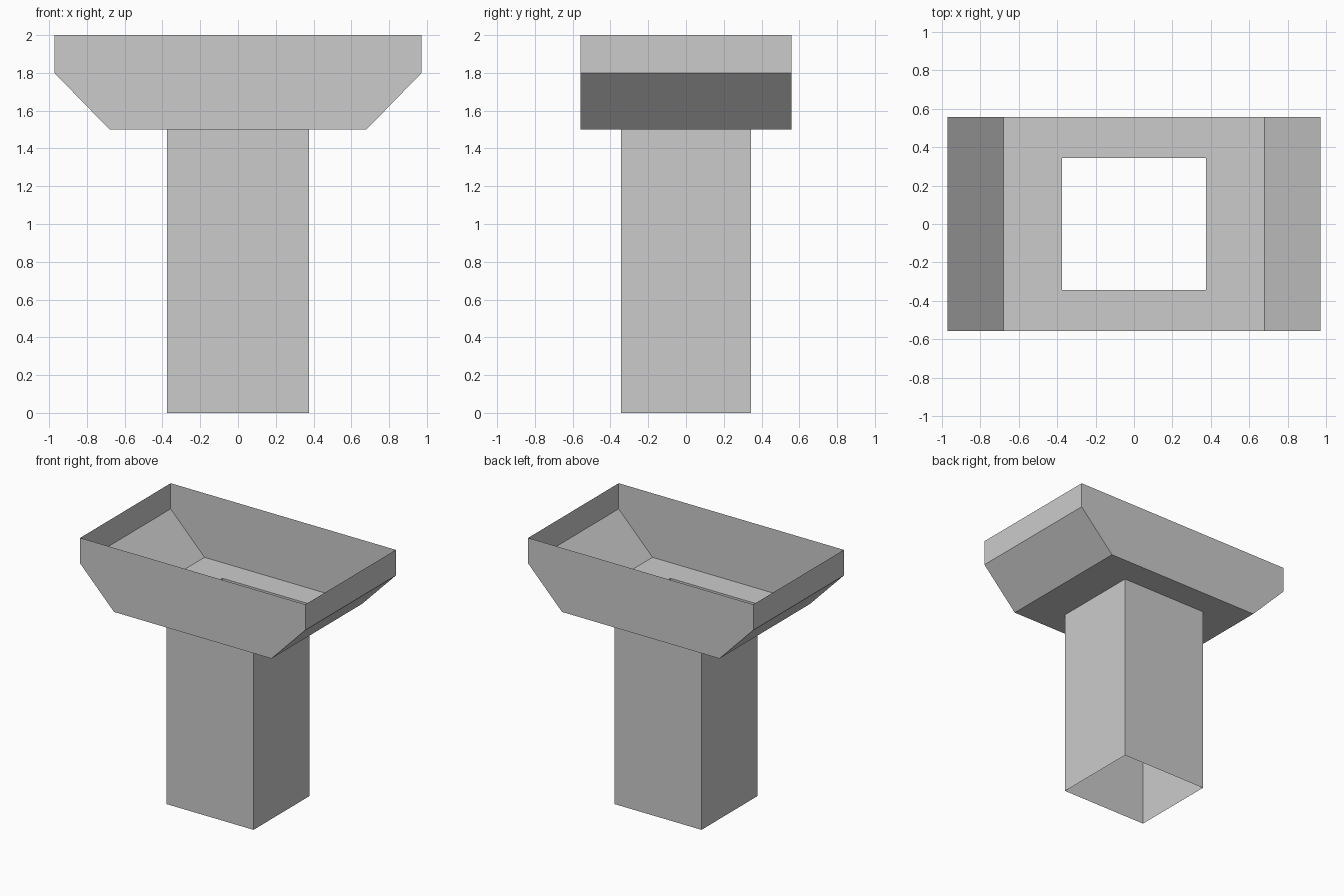
import bpy
import bmesh

# Remove the default object
cube = bpy.data.objects.get("Cube")
if cube:
    bpy.data.objects.remove(cube, do_unlink=True)

GREY = (0.6, 0.6, 0.6, 1.0)
grey = bpy.data.materials.new("plain grey")
grey.use_nodes = True
grey.diffuse_color = GREY
grey.node_tree.nodes["Principled BSDF"].inputs["Base Color"].default_value = GREY

# Main sizes (half widths and heights)
RIM_X, FLOOR_X, BASIN_Y = 0.972, 0.68, 0.558
SHAFT_X, SHAFT_Y = 0.375, 0.344
FLOOR_Z, BEND_Z, TOP_Z = 1.5, 1.8, 2.0


def ring(bm, hx, hy, z):
    """Rectangle of vertices, counter-clockwise from above."""
    return [bm.verts.new((sx * hx, sy * hy, z))
            for sx, sy in ((-1, -1), (1, -1), (1, 1), (-1, 1))]


def bridge(bm, lower, upper, sides=range(4)):
    """Join two rings with outward facing quads."""
    for i in sides:
        j = (i + 1) % 4
        bm.faces.new((lower[i], lower[j], upper[j], upper[i]))


def finish(bm, name):
    mesh = bpy.data.meshes.new(name)
    bm.to_mesh(mesh)
    bm.free()
    mesh.materials.append(grey)
    obj = bpy.data.objects.new(name, mesh)
    bpy.context.collection.objects.link(obj)
    return obj


# Open square shaft
bm = bmesh.new()
bridge(bm, ring(bm, SHAFT_X, SHAFT_Y, 0), ring(bm, SHAFT_X, SHAFT_Y, FLOOR_Z))
finish(bm, "shaft")

# Open basin: floor with a hole, sloped ends, upright rim
bm = bmesh.new()
hole = ring(bm, SHAFT_X, SHAFT_Y, FLOOR_Z)
floor = ring(bm, FLOOR_X, BASIN_Y, FLOOR_Z)
bend = ring(bm, RIM_X, BASIN_Y, BEND_Z)
rim = ring(bm, RIM_X, BASIN_Y, TOP_Z)
bridge(bm, hole, floor)
bridge(bm, floor, bend, sides=(1, 3))
bridge(bm, bend, rim, sides=(1, 3))
# Front and back are single flat six-sided panels
for i in (0, 2):
    j = i + 1
    bm.faces.new((floor[i], floor[j], bend[j], rim[j], rim[i], bend[i]))
finish(bm, "basin")
